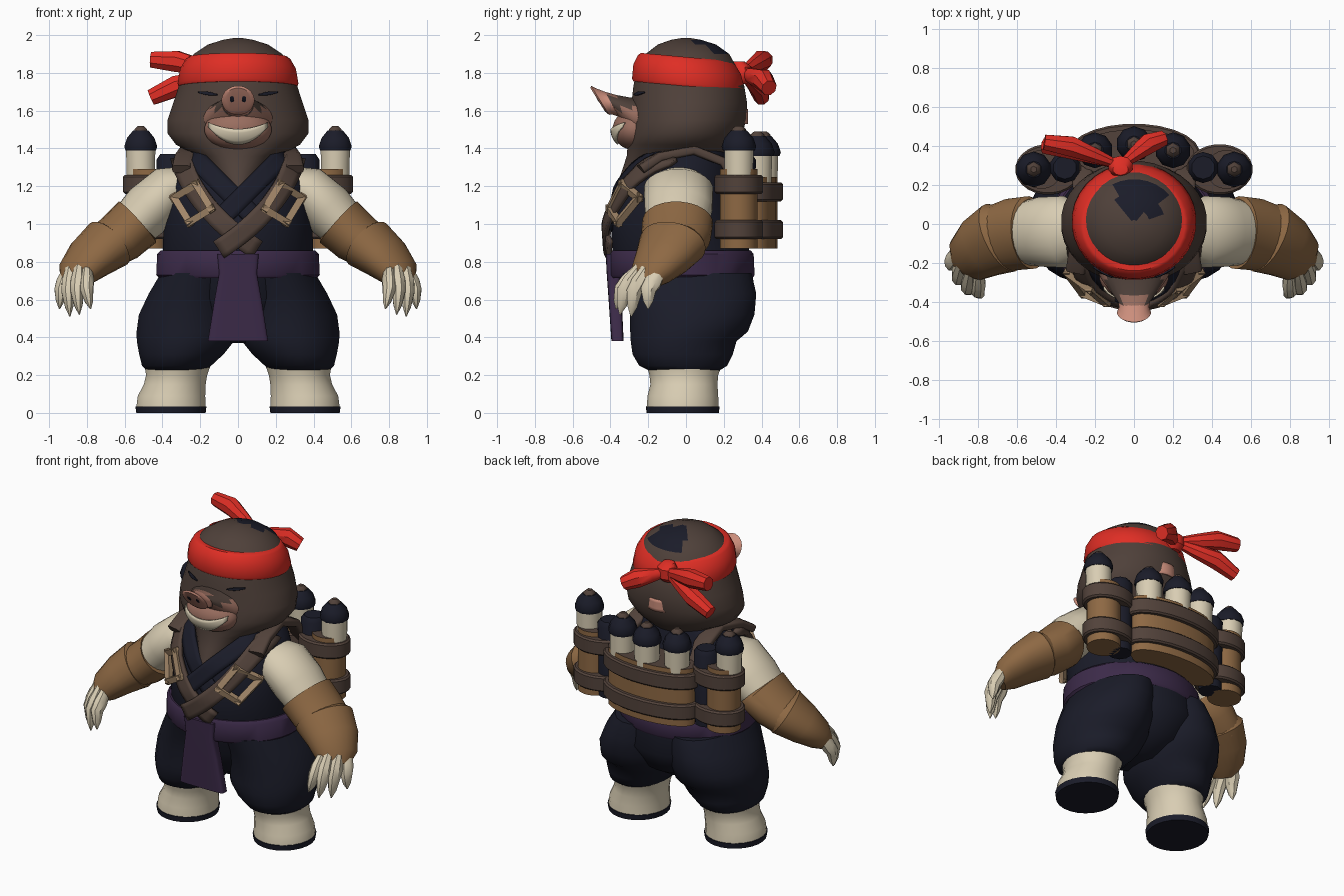
import bpy, bmesh, math
from mathutils import Vector

if "Cube" in bpy.data.objects:
    bpy.data.objects.remove(bpy.data.objects["Cube"])


def material(name, r, g, b):
    m = bpy.data.materials.new(name)
    m.use_nodes = True
    m.diffuse_color = (r, g, b, 1)
    m.node_tree.nodes["Principled BSDF"].inputs["Base Color"].default_value = (r, g, b, 1)
    return m


FUR = material("dark brown fur", .078, .052, .042)
NAVY = material("navy cloth", .0105, .0115, .022)
CREAM = material("cream", .69, .61, .45)
TAN = material("tan leather", .27, .14, .057)
STRAP = material("brown strap", .085, .055, .043)
PURPLE = material("purple sash", .046, .024, .068)
RED = material("red band", .74, .027, .018)
PINK = material("pink skin", .6, .27, .2)
MUZZLE = material("dusky pink", .32, .155, .115)
BUCKLE = material("buckle tan", .36, .24, .14)
parts = []


def finish(name, bm, mat, extra=None, rule=None):
    bmesh.ops.recalc_face_normals(bm, faces=bm.faces)
    me = bpy.data.meshes.new(name)
    me.materials.append(mat)
    if extra:
        me.materials.append(extra)
        for f in bm.faces:
            f.material_index = int(rule(f.calc_center_median()))
    bm.to_mesh(me)
    bm.free()
    ob = bpy.data.objects.new(name, me)
    bpy.context.collection.objects.link(ob)
    parts.append(ob)
    return ob


def loft(name, rings, mat, n=24, sq=1, extra=None, rule=None):
    """Skin over rings of (centre, axis u, axis v); sq below 1 is boxier."""
    bm = bmesh.new()
    power = lambda a: math.copysign(abs(a) ** sq, a)
    angles = [2 * math.pi * (i + .5) / n for i in range(n)]
    loops = [[bm.verts.new(c + u * power(math.cos(a)) + v * power(math.sin(a))) for a in angles]
             for c, u, v in rings]
    for a, b in zip(loops, loops[1:]):
        for i in range(n):
            j = (i + 1) % n
            bm.faces.new((a[i], a[j], b[j], b[i]))
    bm.faces.new(loops[0])
    bm.faces.new(loops[-1])
    return finish(name, bm, mat, extra, rule)


def stack(name, rows, mat, tilt=0, side=1, **kw):
    """Horizontal rings from rows of (z, centre x, half width, front y, back y)."""
    rings = []
    for z, cx, rx, yf, yb in rows:
        cy, ry = (yf + yb) / 2, (yb - yf) / 2
        rings.append((Vector((cx * side, cy, z + tilt * cy)), Vector((rx, 0, 0)), Vector((0, ry, tilt * ry))))
    return loft(name, rings, mat, **kw)


def tube(name, rows, mat, side=1, ref=(0, 0, 1), **kw):
    """Path from rows of (x, y, z, half width, half height)."""
    pts = [Vector((r[0] * side, r[1], r[2])) for r in rows]
    rings = []
    for i, p in enumerate(pts):
        t = (pts[min(i + 1, len(pts) - 1)] - pts[max(i - 1, 0)]).normalized()
        u = t.cross(Vector(ref)).normalized()
        rings.append((p, u * rows[i][3], u.cross(t) * rows[i][4]))
    return loft(name, rings, mat, **kw)


def facing(name, rows, mat, **kw):
    """Forward-facing rings from rows of (y, z, half width, half height, forward lean)."""
    return loft(name, [(Vector((0, y, z)), Vector((w, 0, 0)), Vector((0, -lean, 1)).normalized() * h)
                       for y, z, w, h, lean in rows], mat, **kw)


def patch(name, func, mat, nu=12, nv=4, thick=.008):
    bm = bmesh.new()
    g = [[bm.verts.new(func(i / nu, j / nv)) for j in range(nv + 1)] for i in range(nu + 1)]
    for i in range(nu):
        for j in range(nv):
            bm.faces.new((g[i][j], g[i + 1][j], g[i + 1][j + 1], g[i][j + 1]))
    mod = finish(name, bm, mat).modifiers.new("thickness", 'SOLIDIFY')
    mod.thickness, mod.offset = thick, 0


def front(rows, x, z):
    """Front y of a stack at x, z."""
    for a, b in zip(rows, rows[1:]):
        if a[0] <= z <= b[0]:
            t = (z - a[0]) / (b[0] - a[0])
            _, _, rx, yf, yb = [p + (q - p) * t for p, q in zip(a, b)]
            k = math.sqrt(max(0, 1 - (x / rx) ** 2))
            return (yf + yb) / 2 - (yb - yf) / 2 * k
    return 0


# Torso with seat, sash and hanging flap
torso = [(.37, 0, .08, -.12, .14), (.45, 0, .24, -.25, .28), (.6, 0, .37, -.32, .37), (.85, 0, .4, -.39, .34),
         (1, 0, .395, -.4, .3), (1.2, 0, .385, -.355, .26), (1.32, 0, .34, -.28, .24), (1.4, 0, .25, -.21, .22),
         (1.43, 0, .12, -.1, .15)]
stack("vest", torso, NAVY, n=32)
stack("sash", [(.715, 0, .42, -.4, .355), (.73, 0, .435, -.41, .365), (.84, 0, .43, -.41, .36),
               (.86, 0, .41, -.4, .345)], PURPLE, n=32)
stack("sash_flap", [(.38, 0, .16, -.395, -.33), (.6, 0, .125, -.41, -.34), (.74, 0, .1, -.42, -.35),
                    (.84, 0, .11, -.425, -.35)], PURPLE, sq=.35)

# Head, with the dark opening on the crown
head = [(1.15, 0, .02, -.39, -.3), (1.28, 0, .15, -.34, .1), (1.36, 0, .22, -.315, .22), (1.42, 0, .33, -.31, .27),
        (1.48, 0, .375, -.305, .3), (1.55, 0, .375, -.295, .32), (1.64, 0, .345, -.29, .325),
        (1.73, 0, .315, -.28, .31), (1.82, 0, .29, -.26, .275), (1.9, 0, .235, -.215, .23),
        (1.95, 0, .16, -.15, .16), (1.975, 0, .08, -.08, .08), (1.985, 0, .02, -.02, .02)]
stack("head", head, FUR, n=32, extra=NAVY,
      rule=lambda c: c.z > 1.9 and -.08 < c.x < .16 and c.y > .04)
patch("nape_patch", lambda u, v: (-.07 + .14 * u, .325 - .024 * (2 * u - 1) ** 2, 1.53 + .08 * v), PINK)

# Snout, upturned nose, muzzle and smile
facing("snout", [(-.2, 1.54, .21, .13, 0), (-.28, 1.56, .17, .11, .1), (-.34, 1.595, .125, .092, .3),
                 (-.39, 1.63, .085, .08, .55)], MUZZLE, extra=FUR, rule=lambda c: c.z > 1.61 and c.y > -.39)
facing("nose", [(-.35, 1.615, .1, .08, .5), (-.395, 1.635, .08, .078, .58), (-.43, 1.648, .078, .082, .62),
                (-.455, 1.655, .087, .091, .62), (-.467, 1.657, .072, .074, .62)], PINK)


def muzzle_y(x, z):
    return -.27 - .12 * math.sqrt(max(0, 1 - (x / .18) ** 2 - ((z - 1.5) / .11) ** 2))


stack("muzzle", [(1.5 + .11 * math.sin(a), 0, .18 * math.cos(a), -.27 - .12 * math.cos(a), -.27 + .12 * math.cos(a))
                 for a in [math.radians(d) for d in range(-88, 89, 16)]], MUZZLE)


def smile(u, v):
    t = 2 * u - 1
    x, low, high = .155 * t, 1.422 + .09 * t * t, 1.503 + .034 * t * t
    z = low + (high - low) * v
    return (x, muzzle_y(x, z) - .006, z)


patch("smile", smile, CREAM, 16, 4)


def eye(s):
    def f(u, v):
        x = s * (.11 + .1 * u)
        z = 1.685 + .012 * u + (.018 * v - .009) * math.sin(math.pi * (.1 + .8 * u))
        return (x, front(head, x, z) - .006, z)
    return f


def chest_line(s, a, b, c, width, lift):
    """Curved ribbon over the chest from a to c, bending towards b."""
    a, b, c = [Vector((p[0] * s, p[1])) for p in (a, b, c)]

    def f(u, v):
        p = a.lerp(b, u).lerp(b.lerp(c, u), u)
        d = (b - a).lerp(c - b, u).normalized() * width * (v - .5)
        x, z = p.x - d.y, p.y + d.x
        return Vector((x, front(torso, x, z) - lift, z))
    return f


# Claws: base, then tip
claws = [((.8, -.25, .76), (.78, -.37, .55)), ((.84, -.24, .77), (.84, -.35, .52)),
         ((.885, -.2, .77), (.89, -.29, .51)), ((.905, -.14, .75), (.945, -.2, .55))]

for s, tag in ((1, "left"), (-1, "right")):
    patch(tag + "_eye", eye(s), NAVY)
    facing_y = Vector((s * .032, -.468, 1.66))
    loft(tag + "_nostril", [(facing_y + Vector((0, d, d * -.6)), Vector((.012, 0, 0)), Vector((0, -.009, .016)))
                            for d in (.02, -.003)], NAVY, n=10)

    # Lapel, chest strap, buckle, shoulder strap
    patch(tag + "_lapel", chest_line(s, (.25, 1.37), (.065, 1.185), (-.12, 1), .1, .012 + .004 * s), NAVY, thick=.025)
    patch(tag + "_chest_strap", chest_line(s, (.3, 1.35), (.23, 1.08), (-.1, .865), .105, .03 + .006 * s),
          STRAP, 20, thick=.025)
    outline = chest_line(s, (.28, 1.175), (.24, 1.11), (.2, 1.045), .135, .045)
    corner = [outline(u, v) for u, v in ((0, 0), (1, 0), (1, 1), (0, 1))]
    for a, b in zip(corner, corner[1:] + corner[:1]):
        e = (b - a).normalized() * .018
        tube(tag + "_buckle_bar", [(*p, .026, .024) for p in (a - e, b + e)], BUCKLE, ref=(0, 1, 0), n=4)
    tube(tag + "_shoulder_strap", [(.3, -.24, 1.29, .05, .025), (.28, -.14, 1.355, .055, .025),
                                   (.25, .04, 1.39, .06, .025), (.26, .2, 1.33, .055, .025),
                                   (.27, .28, 1.2, .055, .025)], STRAP, s, n=16, sq=.5)

    # Trouser leg, boot and sole
    stack(tag + "_trouser_leg", [(.225, .325, .16, -.2, .18), (.25, .325, .185, -.25, .22), (.31, .3, .225, -.285, .25),
                                 (.38, .278, .26, -.295, .27), (.43, .272, .267, -.298, .33),
                                 (.52, .262, .265, -.3, .365), (.63, .235, .24, -.32, .375),
                                 (.74, .2, .21, -.35, .35)], NAVY, side=s)
    stack(tag + "_boot", [(.03, .355, .185, -.21, .175), (.09, .352, .18, -.205, .172), (.15, .335, .165, -.19, .168),
                          (.2, .325, .163, -.195, .172), (.25, .32, .176, -.21, .19)], CREAM, side=s)
    stack(tag + "_sole", [(0, .355, .185, -.21, .175), (.035, .355, .19, -.215, .18)], NAVY, side=s)

    # Arm, glove with raised cuff, clawed hand
    tube(tag + "_sleeve", [(.27, -.03, 1.22, .13, .09), (.36, -.04, 1.185, .185, .13), (.47, -.04, 1.08, .18, .145),
                           (.6, -.05, .95, .155, .12)], CREAM, s)
    tube(tag + "_upper_glove", [(.528, -.044, 1.015, .175, .13), (.533, -.044, 1.01, .188, .147),
                                (.62, -.053, .932, .186, .14), (.73, -.08, .86, .168, .12)], TAN, s)
    tube(tag + "_lower_glove", [(.67, -.065, .905, .17, .12), (.685, -.07, .895, .19, .143), (.78, -.12, .82, .165, .12),
                                (.85, -.18, .745, .13, .09), (.885, -.21, .69, .07, .05)], TAN, s)
    for base, tip in claws:
        a, b = Vector(base), Vector(tip)
        mid = a.lerp(b, .5) + Vector((.012, -.03, .0))
        tube(tag + "_claw", [(*a, .028, .034), (*a.lerp(mid, .6), .042, .048), (*mid, .038, .044),
                             (*mid.lerp(b, .6), .024, .028), (*b, .003, .003)], CREAM, s, ref=(0, 1, 0), n=8)

# Headband, knot and tails
stack("headband", [(1.73, 0, .315, -.28, .305), (1.745, 0, .321, -.287, .312), (1.82, 0, .308, -.28, .292),
                   (1.872, 0, .278, -.255, .258), (1.884, 0, .262, -.24, .243)], RED, tilt=-.09, n=32)
stack("headband_knot", [(1.74, -.07, .04, .26, .32), (1.77, -.07, .065, .24, .35), (1.83, -.07, .065, .24, .35),
                        (1.86, -.07, .04, .25, .31)], RED, n=10)
for tx, ty, tz in ((-.46, .42, 1.87), (-.46, .4, 1.67), (.15, .44, 1.72)):
    a, b = Vector((-.07, .3, 1.8)), Vector((tx, ty, tz))
    m = a.lerp(b, .65) + Vector((0, .02, .015))
    tube("headband_tail", [(*a, .02, .025), (*a.lerp(m, .5), .04, .045), (*m, .056, .06), (*b, .042, .045)], RED, n=8)


# Back rack: bottles, bundles, casings and belts
def bottle(name, x, y, top, r):
    def ring(z, k):
        return (top + z, x, r * k, y - r * k, y + r * k)
    stack(name, [ring(-.3, .9), ring(-.1, .95)], CREAM, n=12)
    stack(name + "_cap", [ring(-.13, 1), ring(-.11, 1.08), ring(-.065, .9), ring(-.025, .5)], NAVY, n=10)
    stack(name + "_tip", [ring(-.03, .48), ring(-.015, .42), ring(0, .2)], STRAP, n=6)


def casing(name, x, y, rx, ry, low, high, reach=0):
    """Tan body with a dark top and two belts; reach stretches the belts towards the middle."""
    stack(name, [(low, x, rx, y - ry, y + ry), (high, x, rx, y - ry, y + ry)], TAN,
          extra=STRAP, rule=lambda c: c.z > high - .01)
    bx, brx = x - math.copysign(reach, x), rx + reach
    for z in (low + .1, high - .08):
        stack(name + "_belt", [(z + dz, bx, brx + g, y - ry - g, y + ry + g)
                               for dz, g in ((-.05, .02), (-.04, .03), (.04, .03), (.05, .02))], STRAP)


for x in (-.2, 0, .2):
    bottle("middle_bottle", x, .41 - .8 * x * x, 1.49, .085)
casing("middle_casing", 0, .36, .31, .125, .87, 1.25)
for s in (-1, 1):
    bottle("side_bottle", s * .515, .28, 1.52, .085)
    casing("side_casing", s * .475, .28, .105, .1, .87, 1.29, .035)
    stack("navy_bundle", [(z, s * .355, r, .29 - r, .29 + r)
                          for z, r in ((.87, .072), (1.34, .08), (1.37, .06))], NAVY, n=10)

bpy.ops.object.select_all(action='DESELECT')
for ob in parts:
    ob.select_set(True)
bpy.context.view_layer.objects.active = parts[0]
bpy.ops.object.shade_smooth_by_angle(angle=math.radians(40))
